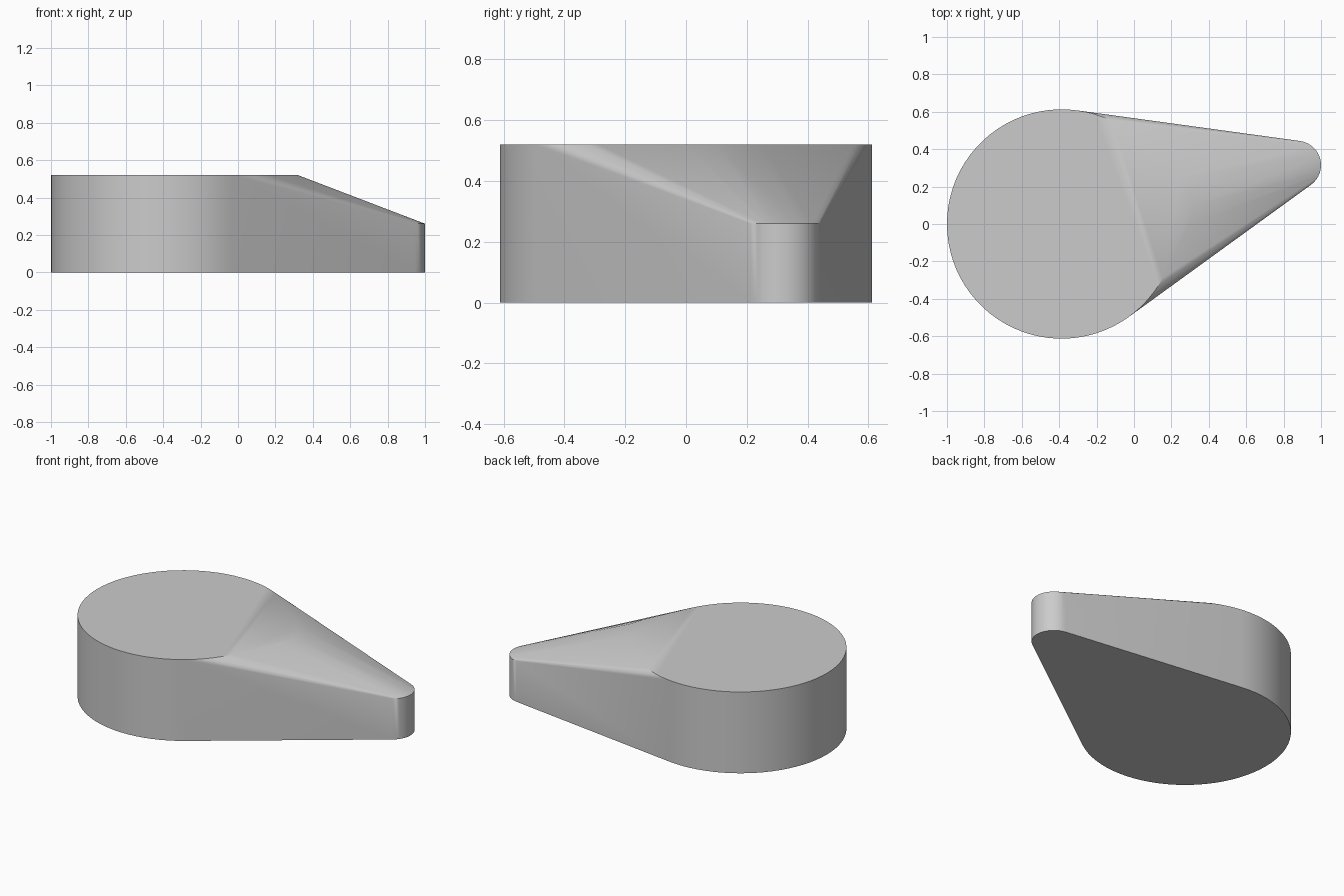
import bpy, bmesh
from math import sin, cos, radians, acos, atan2, hypot, degrees

cube = bpy.data.objects.get("Cube")
if cube:
    bpy.data.objects.remove(cube)

HUB, HUB_R, HUB_H = (-0.387, 0.0), 0.613, 0.52
TIP, TIP_R, TIP_H = (0.87, 0.315), 0.13, 0.26

# Angles where the straight arm sides touch both circles
dx, dy = TIP[0] - HUB[0], TIP[1] - HUB[1]
axis = degrees(atan2(dy, dx))
spread = degrees(acos((HUB_R - TIP_R) / hypot(dx, dy)))
low, high = axis - spread, axis + spread
CREST_LOW, CREST_HIGH = -28, 64


def arc(centre, radius, start, end, steps):
    points = []
    for i in range(steps + 1):
        a = radians(start + (end - start) * i / steps)
        points.append((centre[0] + radius * cos(a), centre[1] + radius * sin(a)))
    return points


bm = bmesh.new()


def add(points, z):
    return [bm.verts.new((x, y, z)) for x, y in points]


# Footprint: large hub and small tip joined by tangent sides
hub_arc = arc(HUB, HUB_R, high, low + 360, 48)
tip_arc = arc(TIP, TIP_R, low, high, 16)
add(hub_arc + tip_arc, 0)

# Hub rim, arm tip and rounded crest where the slope begins
add(hub_arc, HUB_H)
add(tip_arc, TIP_H)
rim_low = add(arc(HUB, HUB_R, low, CREST_LOW, 6)[1:], HUB_H)
rim_high = add(arc(HUB, HUB_R, high, CREST_HIGH, 4)[1:], HUB_H)
add([(0.29, 0.0), (0.32, 0.1), (0.25, 0.25)], HUB_H)

# Skin the solid, merge flat regions and split the top at the crest
hull = bmesh.ops.convex_hull(bm, input=bm.verts[:])
loose = {g for g in hull["geom_interior"] + hull["geom_unused"]
         if isinstance(g, bmesh.types.BMVert)}
bmesh.ops.delete(bm, geom=list(loose), context='VERTS')
bmesh.ops.dissolve_limit(bm, angle_limit=radians(0.5),
                         verts=bm.verts[:], edges=bm.edges[:])
ends = [rim_low[-1], rim_high[-1]]
if all(v.is_valid for v in ends):
    bmesh.ops.connect_vert_pair(bm, verts=ends)
bmesh.ops.recalc_face_normals(bm, faces=bm.faces[:])

mesh = bpy.data.meshes.new("cam_lever")
bm.to_mesh(mesh)
bm.free()
lever = bpy.data.objects.new("cam_lever", mesh)
bpy.context.collection.objects.link(lever)

# Plain grey finish
grey = bpy.data.materials.new("plain_grey")
grey.use_nodes = True
colour = (0.6, 0.6, 0.6, 1)
grey.diffuse_color = colour
grey.node_tree.nodes["Principled BSDF"].inputs["Base Color"].default_value = colour
mesh.materials.append(grey)

bpy.context.view_layer.objects.active = lever
lever.select_set(True)
bpy.ops.object.shade_smooth_by_angle(angle=radians(30))
